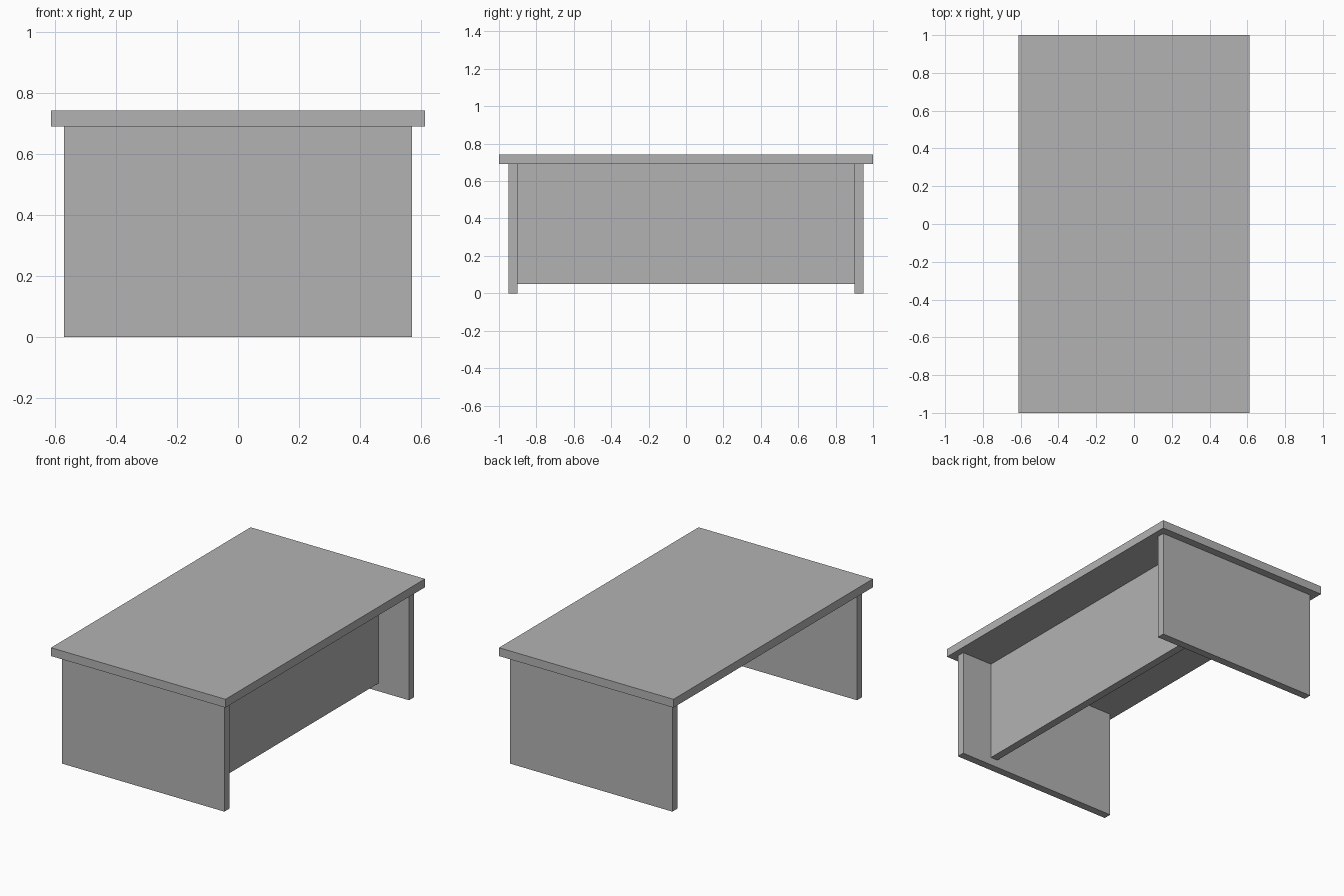
import bpy

cube = bpy.data.objects.get("Cube")
if cube:
    bpy.data.objects.remove(cube, do_unlink=True)

# Single plain grey finish
GREY = (0.45, 0.45, 0.45, 1.0)
grey = bpy.data.materials.new("plain_grey")
grey.use_nodes = True
grey.diffuse_color = GREY
for node in grey.node_tree.nodes:
    if node.type == 'BSDF_PRINCIPLED':
        node.inputs["Base Color"].default_value = GREY


def board(name, low, high):
    """Flat-faced board between two opposite corners."""
    centre = [(a + b) / 2 for a, b in zip(low, high)]
    size = [b - a for a, b in zip(low, high)]
    bpy.ops.mesh.primitive_cube_add(size=1, location=centre)
    obj = bpy.context.object
    obj.name = name
    obj.scale = size
    bpy.ops.object.transform_apply(location=False, rotation=False, scale=True)
    obj.data.materials.append(grey)
    return obj


TOP, UNDERSIDE = 0.743, 0.69
LEG_X, LEG_IN, LEG_OUT = 0.57, 0.90, 0.95

# Overhanging desk top
board("desk_top", (-0.612, -1, UNDERSIDE), (0.612, 1, TOP))

# Full-width end panels standing on the floor
board("front_end_panel", (-LEG_X, -LEG_OUT, 0), (LEG_X, -LEG_IN, UNDERSIDE))
board("back_end_panel", (-LEG_X, LEG_IN, 0), (LEG_X, LEG_OUT, UNDERSIDE))

# Recessed modesty panel, raised off the floor between the ends
board("modesty_panel", (0.305, -LEG_IN, 0.05), (0.355, LEG_IN, UNDERSIDE))
